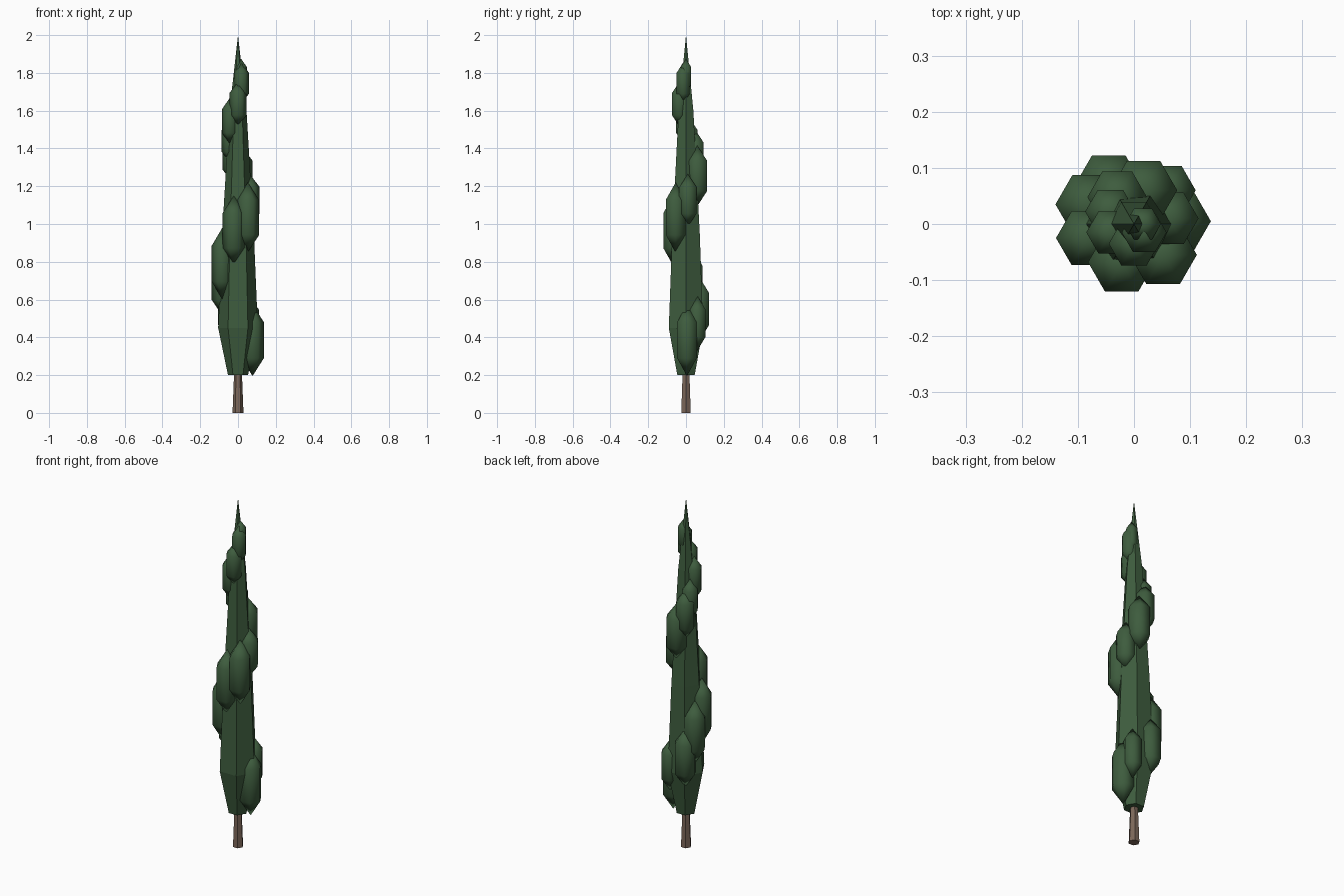
import bpy, bmesh, math
from mathutils import Matrix

if "Cube" in bpy.data.objects:
    bpy.data.objects.remove(bpy.data.objects["Cube"])


def material(name, rgb):
    m = bpy.data.materials.new(name)
    m.diffuse_color = (*rgb, 1)
    m.use_nodes = True
    m.node_tree.nodes["Principled BSDF"].inputs["Base Color"].default_value = m.diffuse_color
    return m


GREEN = material("dark_green", (0.048, 0.108, 0.048))
BROWN = material("bark_brown", (0.20, 0.135, 0.10))


def add_object(name, bm, mat, smooth=False):
    bmesh.ops.recalc_face_normals(bm, faces=bm.faces[:])
    me = bpy.data.meshes.new(name)
    for f in bm.faces:
        f.smooth = smooth
    bm.to_mesh(me)
    bm.free()
    me.materials.append(mat)
    ob = bpy.data.objects.new(name, me)
    bpy.context.collection.objects.link(ob)
    return ob


def lathe(name, profile, sides, mat):
    """Stack of rings from (radius, z) pairs; radius 0 makes a point."""
    bm = bmesh.new()
    rings = []
    for r, z in profile:
        n = sides if r > 0 else 1
        rings.append([bm.verts.new((r * math.cos(math.tau * i / sides),
                                    r * math.sin(math.tau * i / sides), z))
                      for i in range(n)])
    for a, b in zip(rings, rings[1:]):
        for i in range(sides):
            j = (i + 1) % sides
            if len(b) == 1:
                bm.faces.new((a[i], a[j], b[0]))
            else:
                bm.faces.new((a[i], a[j], b[j], b[i]))
    bm.faces.new(rings[0][::-1])
    if len(rings[-1]) > 1:
        bm.faces.new(rings[-1])
    return add_object(name, bm, mat)


# Trunk and tall pointed crown
lathe("trunk", [(0.029, 0), (0.02, 0.23)], 6, BROWN)
lathe("crown_core", [(0.053, 0.2), (0.105, 0.45), (0.084, 0.95),
                     (0.045, 1.6), (0, 2.0)], 6, GREEN)

# Leaf clumps winding up the crown: x, y, z, radius, half height
CLUMPS = [
    (0.077, 0.005, 0.385, 0.060, 0.19),
    (0.060, 0.060, 0.475, 0.050, 0.145),
    (-0.045, 0.070, 0.55, 0.060, 0.17),
    (-0.080, 0.035, 0.69, 0.060, 0.18),
    (-0.083, -0.025, 0.79, 0.056, 0.19),
    (-0.022, -0.068, 0.965, 0.060, 0.185),
    (0.052, -0.055, 1.035, 0.060, 0.185),
    (0.062, 0.010, 1.125, 0.053, 0.14),
    (0.017, 0.060, 1.255, 0.060, 0.16),
    (-0.030, 0.048, 1.36, 0.053, 0.14),
    (-0.042, 0.022, 1.44, 0.045, 0.115),
    (-0.042, -0.015, 1.545, 0.043, 0.125),
    (0.000, -0.035, 1.635, 0.045, 0.118),
    (0.018, -0.015, 1.745, 0.040, 0.11),
    (0.016, 0.000, 1.785, 0.032, 0.09),
]
for i, (x, y, z, r, h) in enumerate(CLUMPS):
    bm = bmesh.new()
    bmesh.ops.create_uvsphere(bm, u_segments=6, v_segments=3, radius=1)
    k = r / math.sin(math.pi / 3)
    mat = (Matrix.Translation((x, y, z)) @ Matrix.Diagonal((k, k, h, 1))
           @ Matrix.Rotation(math.pi / 6, 4, 'Z'))
    bmesh.ops.transform(bm, matrix=mat, verts=bm.verts[:])
    add_object(f"leaf_clump_{i + 1}", bm, GREEN, smooth=True)
